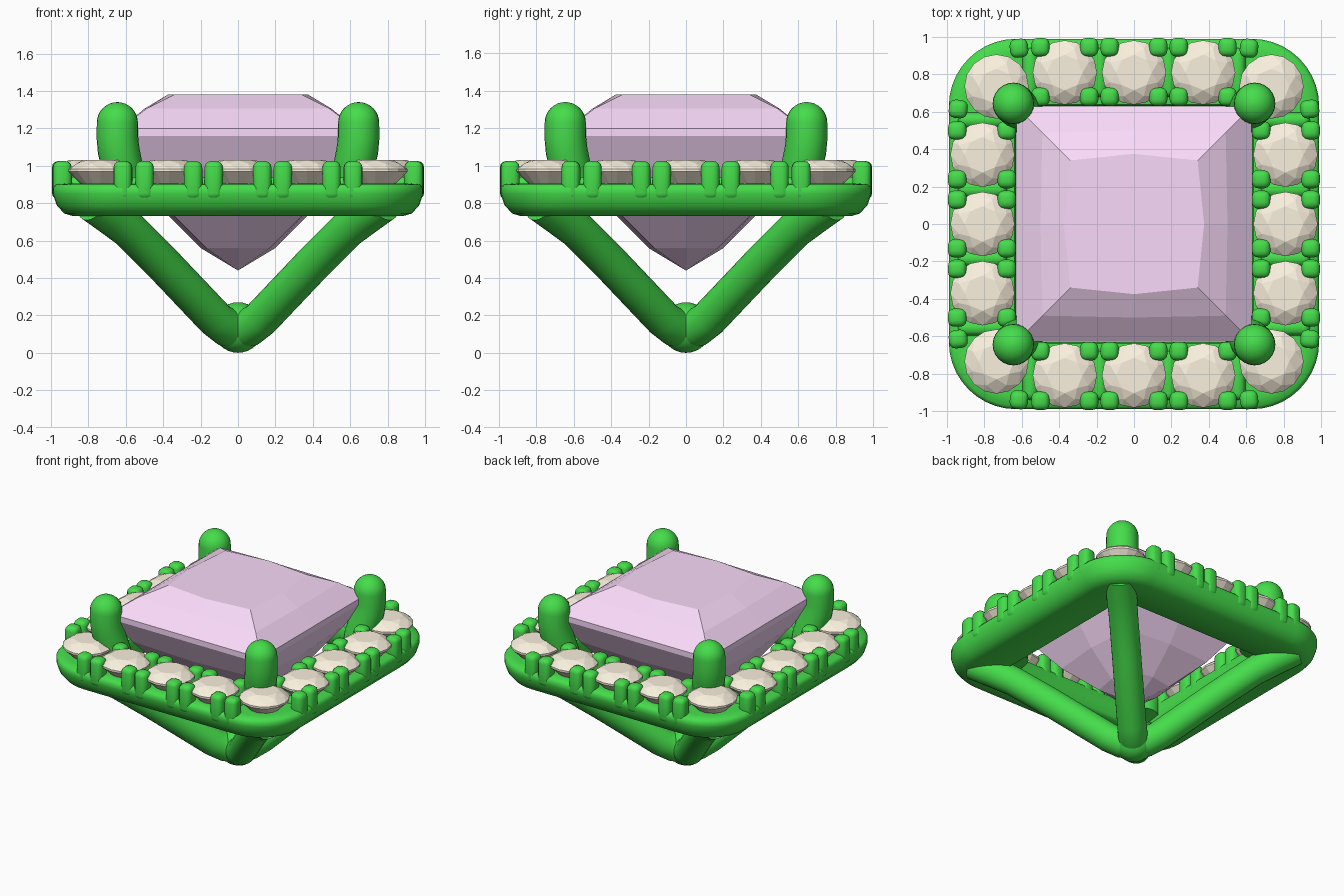
import bpy, bmesh, math
from mathutils import Vector, Matrix

if "Cube" in bpy.data.objects:
    bpy.data.objects.remove(bpy.data.objects["Cube"])


def material(name, rgb):
    m = bpy.data.materials.new(name)
    m.diffuse_color = (*rgb, 1)
    m.use_nodes = True
    m.node_tree.nodes["Principled BSDF"].inputs["Base Color"].default_value = m.diffuse_color
    return m


METAL = material("green_metal", (0.06, 0.72, 0.07))
PINK = material("pink_stone", (0.95, 0.70, 0.95))
CREAM = material("cream_stone", (0.96, 0.88, 0.73))


def finish(bm, name, mat, smooth=None):
    bmesh.ops.recalc_face_normals(bm, faces=bm.faces)
    me = bpy.data.meshes.new(name)
    bm.to_mesh(me)
    bm.free()
    ob = bpy.data.objects.new(name, me)
    bpy.context.collection.objects.link(ob)
    me.materials.append(mat)
    if smooth:
        bpy.ops.object.select_all(action='DESELECT')
        ob.select_set(True)
        bpy.context.view_layer.objects.active = ob
        bpy.ops.object.shade_smooth_by_angle(angle=math.radians(smooth))
    return ob


def bridge(bm, a, b):
    n = len(a)
    for i in range(n):
        j = (i + 1) % n
        bm.faces.new((a[i], a[j], b[j], b[i]))


def ring(bm, pts, z):
    return [bm.verts.new((x, y, z)) for x, y in pts]


def rounded_square(h, r, seg=10):
    pts = []
    for k, (sx, sy) in enumerate(((1, 1), (-1, 1), (-1, -1), (1, -1))):
        for i in range(seg + 1):
            a = math.pi / 2 * (k + i / seg)
            pts.append((sx * (h - r) + r * math.cos(a), sy * (h - r) + r * math.sin(a)))
    return pts


# Halo frame: closed profile swept round a rounded square (half size, corner radius, z)
bm = bmesh.new()
profile = [(0.63, .06, .75), (0.65, .06, .73), (0.88, .26, .73), (0.93, .30, .745),
           (0.97, .34, .79), (0.99, .36, .85), (0.99, .36, .88), (0.975, .35, .90),
           (0.92, .30, .905), (0.70, .10, .905), (0.64, .06, .90), (0.63, .06, .88)]
loops = [ring(bm, rounded_square(h, r), z) for h, r, z in profile]
for i in range(len(loops)):
    bridge(bm, loops[i - 1], loops[i])
finish(bm, "halo_frame", METAL, 50)


# Bead claws around the halo, in pairs between the small stones
def claw(bm, x, y, turn=0, w=.098, d=.1, top=1.025, base=.82):
    t = bmesh.new()
    bmesh.ops.create_cube(t, size=1, matrix=Matrix.Diagonal((w, d, top - base, 1)))
    bmesh.ops.bevel(t, geom=t.edges[:], offset=.034, segments=3, profile=.5, affect='EDGES')
    t.transform(Matrix.Translation((x, y, (top + base) / 2)) @ Matrix.Rotation(turn, 4, 'Z'))
    me = bpy.data.meshes.new("tmp")
    t.to_mesh(me)
    t.free()
    bm.from_mesh(me)
    bpy.data.meshes.remove(me)


bm = bmesh.new()
for k in range(4):
    side = Matrix.Rotation(k * math.pi / 2, 4, 'Z')
    for s in (-1, 1):
        spots = [(.13, .945, 0), (.24, .945, 0), (.50, .945, 0), (.615, .94, -.1), (.79, .895, -.5),
                 (.13, .68, 0), (.24, .68, 0), (.50, .68, 0)]
        for x, y, turn in spots:
            if x == .79:
                continue
            p = side @ Vector((s * x, y, 0))
            claw(bm, p.x, p.y, k * math.pi / 2 + s * turn)
        # low bridge between neighbouring stones
        for x in (.185, .555):
            p = side @ Vector((s * x, .81, 0))
            claw(bm, p.x, p.y, k * math.pi / 2, .08, .26, .94)
finish(bm, "halo_claws", METAL, 60)


# Round halo stones
def round_stone(bm, cx, cy, r=.172):
    def circ(rad, n, off):
        return [(cx + rad * math.cos(2 * math.pi * (i + off) / n),
                 cy + rad * math.sin(2 * math.pi * (i + off) / n)) for i in range(n)]
    table = ring(bm, circ(r * .55, 8, 0), 1.03)
    star = ring(bm, circ(r * .80, 8, .5), 1.012)
    girdle = ring(bm, circ(r, 16, 0), .982)
    low = ring(bm, circ(r, 16, 0), .968)
    tip = bm.verts.new((cx, cy, .80))
    bm.faces.new(table)
    for i in range(8):
        j = (i + 1) % 8
        bm.faces.new((table[i], star[i], table[j]))
        bm.faces.new((table[j], star[i], girdle[2 * j], star[j]))
        bm.faces.new((star[i], girdle[2 * i], girdle[2 * i + 1]))
        bm.faces.new((star[i], girdle[2 * i + 1], girdle[2 * j]))
    bridge(bm, girdle, low)
    for i in range(16):
        bm.faces.new((low[i], low[(i + 1) % 16], tip))


bm = bmesh.new()
for k in range(4):
    for x, y in ((-.37, .81), (0, .81), (.37, .81), (.735, .735)):
        p = Matrix.Rotation(k * math.pi / 2, 4, 'Z') @ Vector((x, y, 0))
        round_stone(bm, p.x, p.y)
finish(bm, "halo_stones", CREAM)


# Square centre stone: 8-point rings (corner, side middle, z)
def oct_ring(c, m):
    return [(c, c), (0, m), (-c, c), (-m, 0), (-c, -c), (0, -m), (c, -c), (m, 0)]


bm = bmesh.new()
table = ring(bm, oct_ring(.34, .375), 1.38)
bm.faces.new(table)
prev = table
for c, m, z in ((.49, .50, 1.305), (.628, .628, 1.20), (.628, .628, 1.16), (.52, .55, .98),
                (.35, .38, .74), (.17, .20, .56)):
    cur = ring(bm, oct_ring(c, m), z)
    bridge(bm, prev, cur)
    prev = cur
tip = bm.verts.new((0, 0, .44))
for i in range(8):
    bm.faces.new((prev[i], prev[(i + 1) % 8], tip))
finish(bm, "centre_stone", PINK)


# Round tubes swept along a diagonal path of (distance, z, radius)
def tube(bm, sx, sy, path, n=24):
    side = Vector((-sy, sx, 0)).normalized()
    pts = [Vector((sx * d, sy * d, z)) for d, z, r in path]
    prev = None
    for i, p in enumerate(pts):
        t = (pts[min(i + 1, len(pts) - 1)] - pts[max(i - 1, 0)]).normalized()
        up = t.cross(side)
        cur = [bm.verts.new(p + path[i][2] * (math.cos(a) * side + math.sin(a) * up))
               for a in (2 * math.pi * k / n for k in range(n))]
        if prev:
            bridge(bm, prev, cur)
        else:
            bm.faces.new(cur)
        prev = cur
    bm.faces.new(prev)


CORNERS = [(1, 1), (-1, 1), (-1, -1), (1, -1)]
bm = bmesh.new()
for sx, sy in CORNERS:
    tube(bm, sx, sy, [(0, .12, .10), (.06, .135, .102), (.12, .18, .10), (.40, .475, .10),
                      (.58, .655, .10), (.68, .735, .105), (.78, .80, .10)])
# hub where the legs meet
bmesh.ops.create_uvsphere(bm, u_segments=32, v_segments=16, radius=1,
                          matrix=Matrix.Translation((0, 0, .135)) @ Matrix.Diagonal((.135, .135, .135, 1)))
finish(bm, "basket_legs", METAL, 60)

# Corner prongs with domed tips
bm = bmesh.new()
for sx, sy in CORNERS:
    dome = [(.645, 1.23 + .11 * math.sin(a), .11 * max(math.cos(a), .03))
            for a in (math.pi / 2 * i / 8 for i in range(9))]
    tube(bm, sx, sy, [(.58, .80, .10), (.595, .90, .105), (.62, 1.0, .11),
                      (.638, 1.08, .112), (.645, 1.15, .111)] + dome)
finish(bm, "corner_prongs", METAL, 60)
